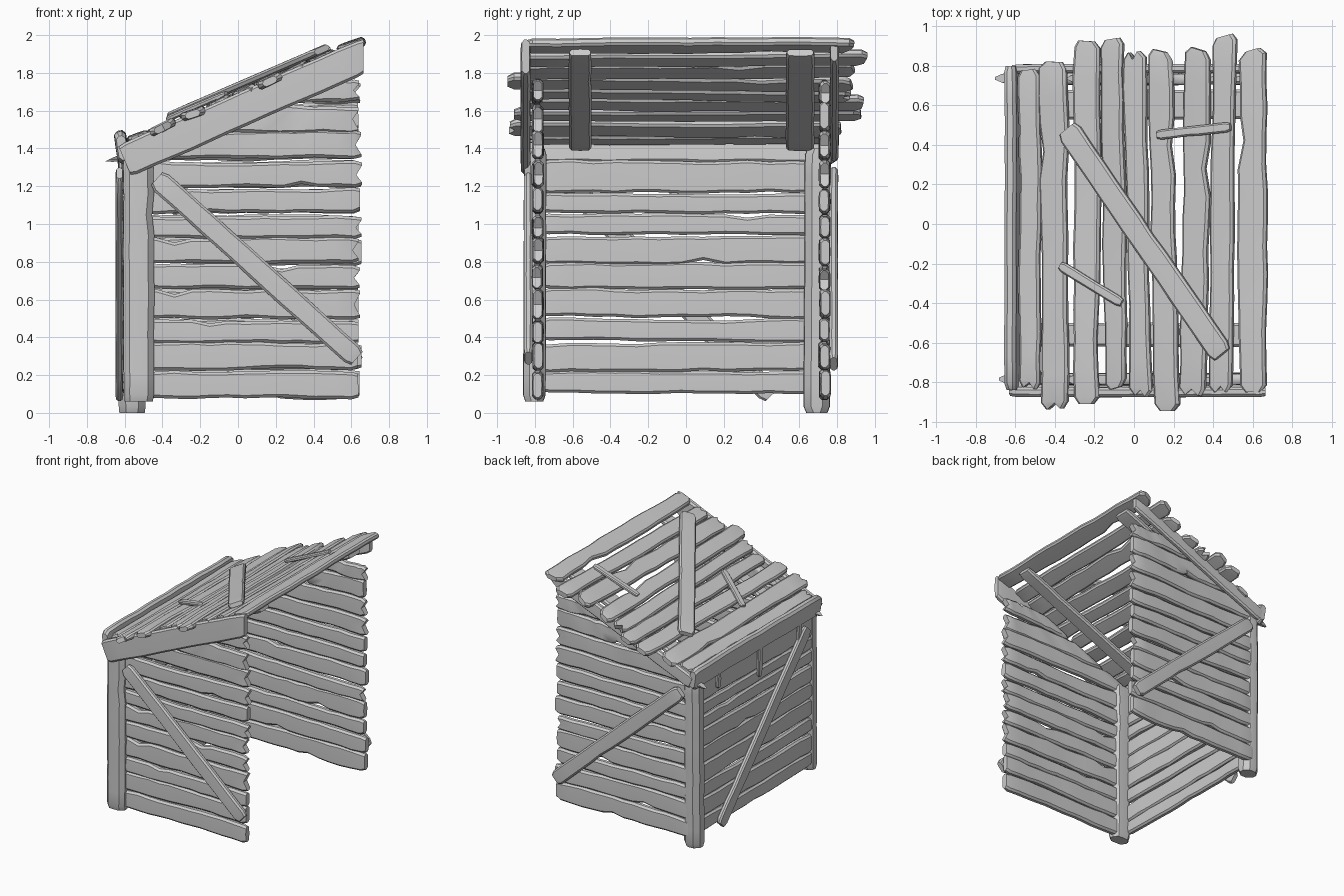
import bpy, bmesh, random
from mathutils import Vector

if "Cube" in bpy.data.objects:
    bpy.data.objects.remove(bpy.data.objects["Cube"])

rng = random.Random(7)
SLOPE = 0.434                       # roof rise per unit of x


def roof(x, y, lift=0.0):
    """Point on the roof plane, lifted along its normal."""
    return Vector((x - 0.398 * lift, y, 1.685 + SLOPE * x + 0.917 * lift))


ROOF_N = (-0.398, 0, 0.917)


def plank(name, a, b, normal, width, thick, rough=1.0, cut=(0, 0), split=(0, 0), n=12, round_end=0.75):
    """Hand-hewn board from a to b: wavy edges, bevelled section, worn or split ends."""
    a, b, N = Vector(a), Vector(b), Vector(normal).normalized()
    L = (b - a).length
    X = (b - a) / L
    N = (N - X * N.dot(X)).normalized()
    S = N.cross(X)
    if S.z < -1e-4 or (abs(S.z) < 1e-4 and S.x < 0):
        S = -S
    w, t = width / 2, thick / 2
    c = min(w, t) * 0.55
    e = min(0.035, L * 0.06)
    stations = [0, e] + [e + (L - 2 * e) * i / n for i in range(1, n)] + [L - e, L]
    nick = [(rng.randrange(3, n - 1), rng.choice((-1, 1))) for _ in range(1 if rng.random() < 0.4 else 0)]
    bm = bmesh.new()
    rings = []
    edge = {-1: 0.0, 1: 0.0}
    bow = 0.0
    last = len(stations) - 1
    for i, s in enumerate(stations):
        for k in edge:              # wandering edge outline
            edge[k] = edge[k] * 0.6 + rng.uniform(-0.09, 0.09) * w * rough
        bow = bow * 0.7 + rng.uniform(-0.12, 0.12) * t * rough
        end = i in (0, last)
        f = round_end if end else 1.0
        hw = {k: w * f + edge[k] - sum(0.3 * w * rough for st, sd in nick if st == i and sd == k)
              for k in edge}
        th = t * (0.8 if end else 1.0)
        sec = [(hw[1], th - c), (hw[1] - c, th), (0, th * 1.04), (c - hw[-1], th), (-hw[-1], th - c),
               (-hw[-1], c - th), (c - hw[-1], -th), (0, -th * 1.04), (hw[1] - c, -th), (hw[1], c - th)]
        u = s / L
        ring = []
        for j, (v, d) in enumerate(sec):
            p = s + cut[0] * v * (1 - u) + cut[1] * v * u
            if i == 0 and j in (2, 7):
                p += split[0]
            if i == last and j in (2, 7):
                p -= split[1]
            ring.append(bm.verts.new(a + X * p + S * v + N * (d + bow)))
        rings.append(ring)
    for r, q in zip(rings, rings[1:]):
        for j in range(10):
            k = (j + 1) % 10
            bm.faces.new((r[j], r[k], q[k], q[j]))
    for r in (rings[0], rings[-1]):
        bm.faces.new(r[2:8])
        bm.faces.new(r[7:] + r[:3])
    bmesh.ops.recalc_face_normals(bm, faces=bm.faces)
    me = bpy.data.meshes.new(name)
    bm.to_mesh(me)
    bm.free()
    ob = bpy.data.objects.new(name, me)
    bpy.context.collection.objects.link(ob)
    return ob


def maybe_split():
    return rng.choice((0, 0, 0.03))


# Side walls: horizontal boards, the upper ones cut along the roof slope
levels = [0.07, 0.225, 0.375, 0.5, 0.655, 0.785, 0.93, 1.055, 1.185, 1.33, 1.485, 1.635, 1.76]
for side, y in (("front", -0.785), ("rear", 0.735)):
    for i, (z0, z1) in enumerate(zip(levels, levels[1:])):
        zc = (z0 + z1) / 2 + rng.uniform(-0.006, 0.006)
        x0, cut = -0.56, 0
        if z1 > 1.4:
            x0, cut = max(-0.54, (zc - 1.64) / SLOPE), 1 / SLOPE
        plank(f"{side}_wall_board_{i}", (x0, y, zc), (0.645 + rng.uniform(-0.012, 0.012), y, zc + rng.uniform(-0.012, 0.012)),
              (0, 1, 0), z1 - z0 - 0.006, 0.055, cut=(cut, 0), split=(0, maybe_split()), round_end=0.88)

# Back wall boards between the posts
back = [0.1, 0.22, 0.375, 0.5, 0.655, 0.79, 0.94, 1.055, 1.165, 1.335]
for i, (z0, z1) in enumerate(zip(back, back[1:])):
    zc = (z0 + z1) / 2
    plank(f"back_wall_board_{i}", (-0.585, -0.76, zc + rng.uniform(-0.008, 0.008)), (-0.585, 0.71, zc),
          (1, 0, 0), z1 - z0 - 0.004, 0.05, round_end=0.9)

# Corner posts
plank("front_post", (-0.525, -0.805, 0.06), (-0.525, -0.8, 1.4), (0, 1, 0), 0.16, 0.115, rough=0.35, round_end=0.95)
plank("rear_post", (-0.56, 0.695, 0.0), (-0.56, 0.7, 1.4), (0, 1, 0), 0.14, 0.135, rough=0.35, round_end=0.95)

# Sloping edge beams and the level beam over the back wall
plank("front_slope_beam", (-0.6, -0.85, 1.335), (0.665, -0.85, 1.885), (0, 1, 0), 0.178, 0.05,
      rough=0.3, cut=(0, SLOPE), round_end=0.93)
plank("rear_slope_beam", (-0.6, 0.785, 1.375), (0.655, 0.785, 1.915), (0, 1, 0), 0.11, 0.045,
      rough=0.5, cut=(0, SLOPE), round_end=0.9)
plank("back_top_beam", (-0.615, -0.84, 1.405), (-0.615, 0.8, 1.405), (1, 0, 0.15), 0.175, 0.06, rough=0.6)

# Diagonal braces on the three walls
plank("front_brace", (-0.43, -0.835, 1.24), (0.63, -0.835, 0.29), (0, 1, 0), 0.12, 0.045, rough=0.4)
plank("rear_brace", (-0.5, 0.782, 1.27), (0.63, 0.782, 0.26), (0, 1, 0), 0.12, 0.045, rough=0.4)
plank("back_brace", (-0.628, 0.45, 0.09), (-0.628, -0.67, 1.27), (1, 0, 0), 0.11, 0.04, rough=0.4)

# Short splinters hanging below the back beam
for i, (y, z) in enumerate(((0.46, 1.22), (-0.07, 1.11), (-0.58, 1.17))):
    plank(f"hanging_splinter_{i}", (-0.622, y, 1.4), (-0.622, y + 0.01, z), (1, 0, 0), 0.05, 0.025, n=5, round_end=0.5)

# Rafters under the roof
for name, y, w in (("front_rafter", -0.56, 0.12), ("rear_rafter", 0.605, 0.15)):
    plank(name, roof(-0.55, y, -0.045), roof(0.61, y, -0.045), ROOF_N, w, 0.045, rough=0.3, round_end=0.95)

# Roof boards: centre x, width, y start, y end
boards = [(-0.525, 0.11, -0.83, 0.78), (-0.4, 0.145, -0.935, 0.82), (-0.24, 0.125, -0.91, 0.925),
          (-0.1, 0.12, -0.83, 0.935), (0.02, 0.11, -0.87, 0.87), (0.15, 0.125, -0.945, 0.875),
          (0.31, 0.135, -0.865, 0.885), (0.45, 0.12, -0.85, 0.95), (0.6, 0.135, -0.85, 0.88)]
for i, (x, w, y0, y1) in enumerate(boards):
    n = Vector(ROOF_N) + Vector((rng.uniform(-0.12, 0.12), 0, 0))
    dx = rng.uniform(-0.02, 0.02) if 0 < i < 8 else 0
    plank(f"roof_board_{i}", roof(x - dx, y0), roof(x + dx, y1), n, w * 1.06, 0.045, rough=1.1,
          split=(maybe_split(), 0.05 if i == 4 else 0), cut=(rng.uniform(-0.3, 0.3), rng.uniform(-0.3, 0.3)), round_end=0.62)

# Loose boards nailed across the roof
plank("roof_brace", roof(-0.32, 0.48, 0.042), roof(0.46, -0.66, 0.042), ROOF_N, 0.125, 0.04, rough=0.3, round_end=0.8)
plank("roof_stick_rear", roof(0.13, 0.45, 0.03), roof(0.5, 0.49, 0.03), ROOF_N, 0.05, 0.03, rough=0.4, n=5)
plank("roof_stick_front", roof(-0.36, -0.21, 0.03), roof(-0.05, -0.4, 0.03), ROOF_N, 0.05, 0.03, rough=0.4, n=5)

# Smooth faces with crisp edges
bpy.ops.object.select_all(action='SELECT')
bpy.context.view_layer.objects.active = bpy.context.selected_objects[0]
bpy.ops.object.shade_smooth_by_angle(angle=0.6)
